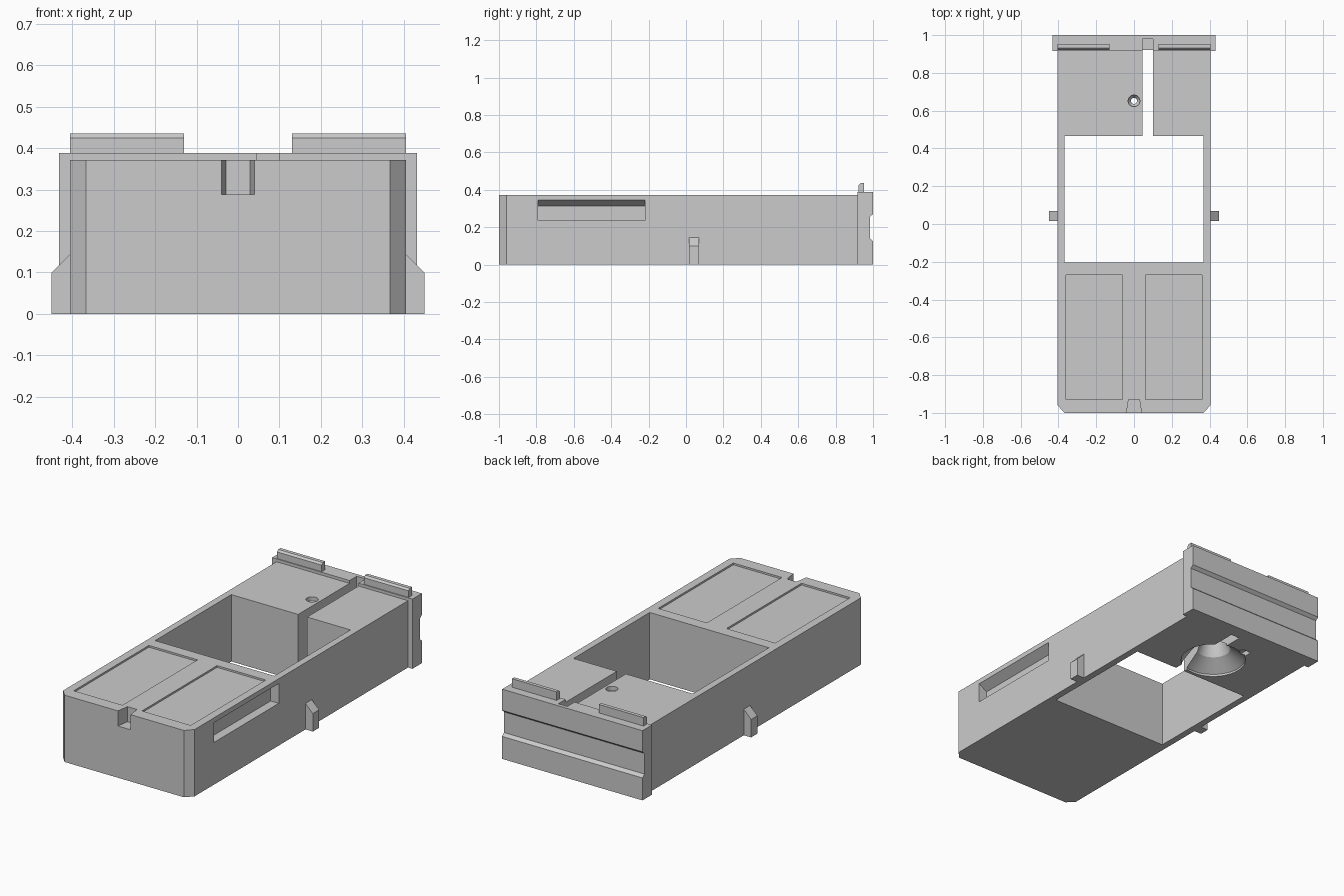
import bpy
import bmesh
import math

old = bpy.data.objects.get("Cube")
if old:
    bpy.data.objects.remove(old, do_unlink=True)

grey = bpy.data.materials.new("plain grey")
grey.use_nodes = True
GREY = (0.6, 0.6, 0.6, 1)
grey.diffuse_color = GREY
grey.node_tree.nodes["Principled BSDF"].inputs["Base Color"].default_value = GREY


def prism(name, outline, axis, lo, hi):
    """Extrude a closed outline along an axis: outline is (y,z), (x,z) or (x,y)."""
    place = {"x": lambda p, t: (t, p[0], p[1]),
             "y": lambda p, t: (p[0], t, p[1]),
             "z": lambda p, t: (p[0], p[1], t)}[axis]
    bm = bmesh.new()
    a = [bm.verts.new(place(p, lo)) for p in outline]
    b = [bm.verts.new(place(p, hi)) for p in outline]
    bm.faces.new(a)
    bm.faces.new(b)
    for i in range(len(a)):
        j = (i + 1) % len(a)
        bm.faces.new((a[i], a[j], b[j], b[i]))
    return finish(name, bm)


def box(name, x0, x1, y0, y1, z0, z1):
    return prism(name, [(x0, y0), (x1, y0), (x1, y1), (x0, y1)], "z", z0, z1)


def lathe(name, profile, x, y, sides=40):
    """Solid of revolution from (radius, z) pairs, capped at both ends."""
    bm = bmesh.new()
    angles = [math.tau * i / sides for i in range(sides)]
    rings = [[bm.verts.new((x + r * math.cos(t), y + r * math.sin(t), z))
              for t in angles] for r, z in profile]
    for a, b in zip(rings, rings[1:]):
        for i in range(sides):
            j = (i + 1) % sides
            bm.faces.new((a[i], a[j], b[j], b[i]))
    bm.faces.new(rings[0])
    bm.faces.new(rings[-1])
    return finish(name, bm)


def finish(name, bm):
    bmesh.ops.recalc_face_normals(bm, faces=bm.faces)
    mesh = bpy.data.meshes.new(name)
    bm.to_mesh(mesh)
    bm.free()
    mesh.materials.append(grey)
    obj = bpy.data.objects.new(name, mesh)
    bpy.context.collection.objects.link(obj)
    return obj


def combine(target, tool, operation):
    """Apply one boolean, then discard the tool."""
    tool.hide_render = True
    mod = target.modifiers.new("boolean", "BOOLEAN")
    mod.operation, mod.solver, mod.object = operation, "EXACT", tool
    bpy.context.view_layer.objects.active = target
    bpy.ops.object.modifier_apply(modifier=mod.name)
    bpy.data.objects.remove(tool, do_unlink=True)


TOP = 0.372
W = 0.405

# Main block with chamfered front corners
body = prism("body", [(-W, -0.96), (-0.367, -1), (0.367, -1), (W, -0.96),
                      (W, 0.95), (-W, 0.95)], "z", 0, TOP)

# Rear plate with a shallow horizontal groove
plate = prism("rear_plate", [(0.917, 0), (1, 0), (1, 0.125), (0.983, 0.14),
                             (0.983, 0.255), (1, 0.27), (1, 0.388), (0.917, 0.388)],
              "x", -0.432, 0.432)
combine(body, plate, "UNION")

# Cutters through and into the block
cutters = [
    box("central_opening", -0.367, 0.367, -0.205, 0.465, -0.1, 0.6),
    box("cable_slot", 0.045, 0.1, 0.4, 0.92, -0.1, 0.6),
    box("plate_notch", 0.045, 0.1, 0.9, 0.98, 0.3, 0.6),
    prism("front_notch", [(-0.041, -1.01), (0.041, -1.01), (0.029, -0.93), (-0.029, -0.93)],
          "z", 0.288, 0.6),
    prism("side_recess", [(0.355, 0.235), (0.42, 0.235), (0.42, 0.357), (W, 0.345),
                          (0.355, 0.313)], "y", -0.79, -0.22),
    lathe("bottom_socket", [(0.17, -0.05), (0.17, 0.012), (0.09, 0.07), (0.016, 0.25),
                            (0.016, 0.33), (0.031, 0.35), (0.031, 0.45)], 0, 0.652),
    box("socket_key", -0.1, -0.045, 0.7, 0.84, -0.1, 0.03),
]
for side in (-1, 1):
    x0, x1 = sorted((side * 0.06, side * 0.36))
    cutters.append(box("top_panel", x0, x1, -0.93, -0.27, TOP - 0.01, 0.6))
for cutter in cutters:
    combine(body, cutter, "DIFFERENCE")

# Side clips and raised rear tabs, one per side
for side, label in ((-1, "right"), (1, "left")):
    prism(label + "_clip", [(side * W, 0), (side * 0.45, 0), (side * 0.45, 0.1),
                            (side * W, 0.145)], "y", 0.015, 0.07)
    x0, x1 = sorted((side * 0.13, side * W))
    prism(label + "_tab", [(0.922, 0.388), (0.952, 0.388), (0.952, 0.435),
                           (0.932, 0.435), (0.922, 0.425)], "x", x0, x1)

bpy.ops.object.select_all(action="DESELECT")
body.select_set(True)
bpy.context.view_layer.objects.active = body
bpy.ops.object.shade_smooth_by_angle(angle=math.radians(25))
